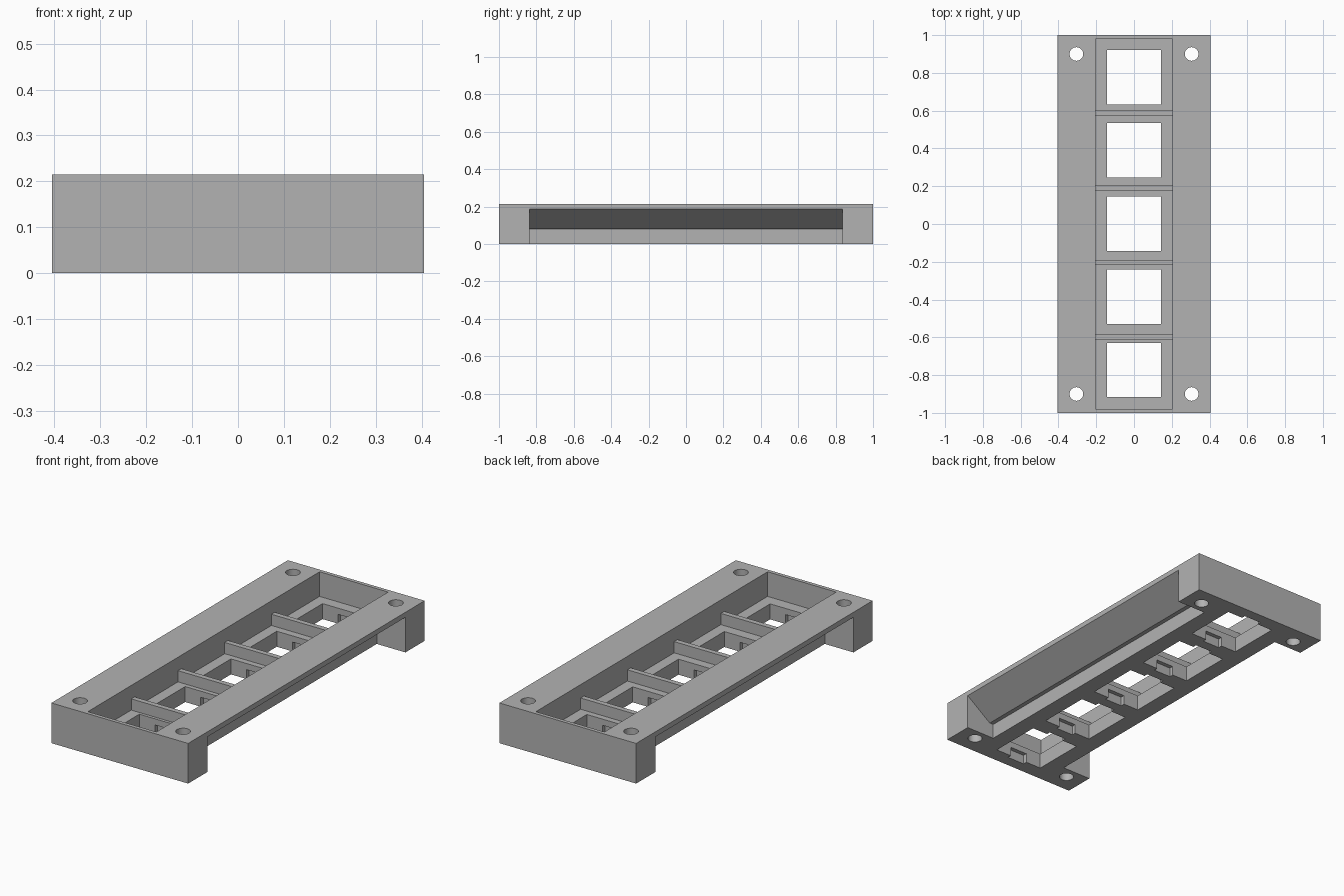
import bpy
import bmesh
from mathutils import Matrix, Vector

cube = bpy.data.objects.get("Cube")
if cube:
    bpy.data.objects.remove(cube, do_unlink=True)

WIDTH, LENGTH, HEIGHT = 0.81, 2.0, 0.215
FLOOR = 0.083          # top of the switch plate
PITCH = 0.3875         # distance between windows
WINDOW = 0.288
POCKET_X, POCKET_Y = 0.203, 0.98

grey = bpy.data.materials.new("plain grey")
grey.use_nodes = True
grey.diffuse_color = (0.45, 0.45, 0.45, 1)
grey.node_tree.nodes["Principled BSDF"].inputs["Base Color"].default_value = (0.45, 0.45, 0.45, 1)


def finish(name, bm):
    bmesh.ops.recalc_face_normals(bm, faces=bm.faces)
    mesh = bpy.data.meshes.new(name)
    bm.to_mesh(mesh)
    bm.free()
    mesh.materials.append(grey)
    obj = bpy.data.objects.new(name, mesh)
    bpy.context.collection.objects.link(obj)
    return obj


def box(name, low, high):
    low, high = Vector(low), Vector(high)
    bm = bmesh.new()
    matrix = Matrix.Translation((low + high) / 2) @ Matrix.Diagonal((high - low).to_4d())
    bmesh.ops.create_cube(bm, size=1, matrix=matrix)
    return finish(name, bm)


def prism(name, profile, y0, y1):
    bm = bmesh.new()
    face = bm.faces.new([bm.verts.new((x, y0, z)) for x, z in profile])
    grown = bmesh.ops.extrude_face_region(bm, geom=[face])["geom"]
    moved = [v for v in grown if isinstance(v, bmesh.types.BMVert)]
    bmesh.ops.translate(bm, verts=moved, vec=(0, y1 - y0, 0))
    return finish(name, bm)


def cylinder(name, x, y, radius):
    bm = bmesh.new()
    bmesh.ops.create_cone(bm, cap_ends=True, segments=32, radius1=radius, radius2=radius,
                          depth=1, matrix=Matrix.Translation((x, y, 0)))
    return finish(name, bm)


def cut(target, cutter):
    mod = target.modifiers.new("cut", "BOOLEAN")
    mod.operation = "DIFFERENCE"
    mod.solver = "EXACT"
    mod.object = cutter
    bpy.context.view_layer.objects.active = target
    bpy.ops.object.modifier_apply(modifier=mod.name)
    bpy.data.objects.remove(cutter, do_unlink=True)


# Solid housing with an open pocket in the top
body = box("housing", (-WIDTH / 2, -LENGTH / 2, 0), (WIDTH / 2, LENGTH / 2, HEIGHT))
cut(body, box("pocket_cutter", (-POCKET_X, -POCKET_Y, FLOOR), (POCKET_X, POCKET_Y, 1)))

# Sloped undercut along both long sides, between the end feet
undercut = [(0.235, -0.1), (0.235, 0.081), (0.258, 0.081), (0.405, 0.188), (0.6, 0.188), (0.6, -0.1)]
for side in (-1, 1):
    cut(body, prism("side_cutter", [(side * x, z) for x, z in undercut], -0.838, 0.838))

# Square windows with clip notches under the plate
half = WINDOW / 2
for i in range(-2, 3):
    y = i * PITCH + 0.002
    cut(body, box("window_cutter", (-half, y - half, -0.1), (half, y + half, 0.15)))
    cut(body, box("notch_cutter", (-0.052, y - half - 0.022, -0.1), (0.052, y + half + 0.022, 0.05)))

# Screw holes in the corners
for x in (-0.305, 0.305):
    for y in (-0.9, 0.9):
        cut(body, cylinder("hole_cutter", x, y, 0.036))

# Dividing ribs between the windows
for i in range(4):
    y = (i - 1.5) * PITCH * 1.02 - 0.006
    box(f"rib_{i + 1}", (-POCKET_X, y - 0.014, FLOOR), (POCKET_X, y + 0.014, 0.143))

# Smooth hole walls, crisp edges elsewhere
bpy.ops.object.select_all(action="DESELECT")
body.select_set(True)
bpy.context.view_layer.objects.active = body
bpy.ops.object.shade_smooth_by_angle(angle=0.5)
